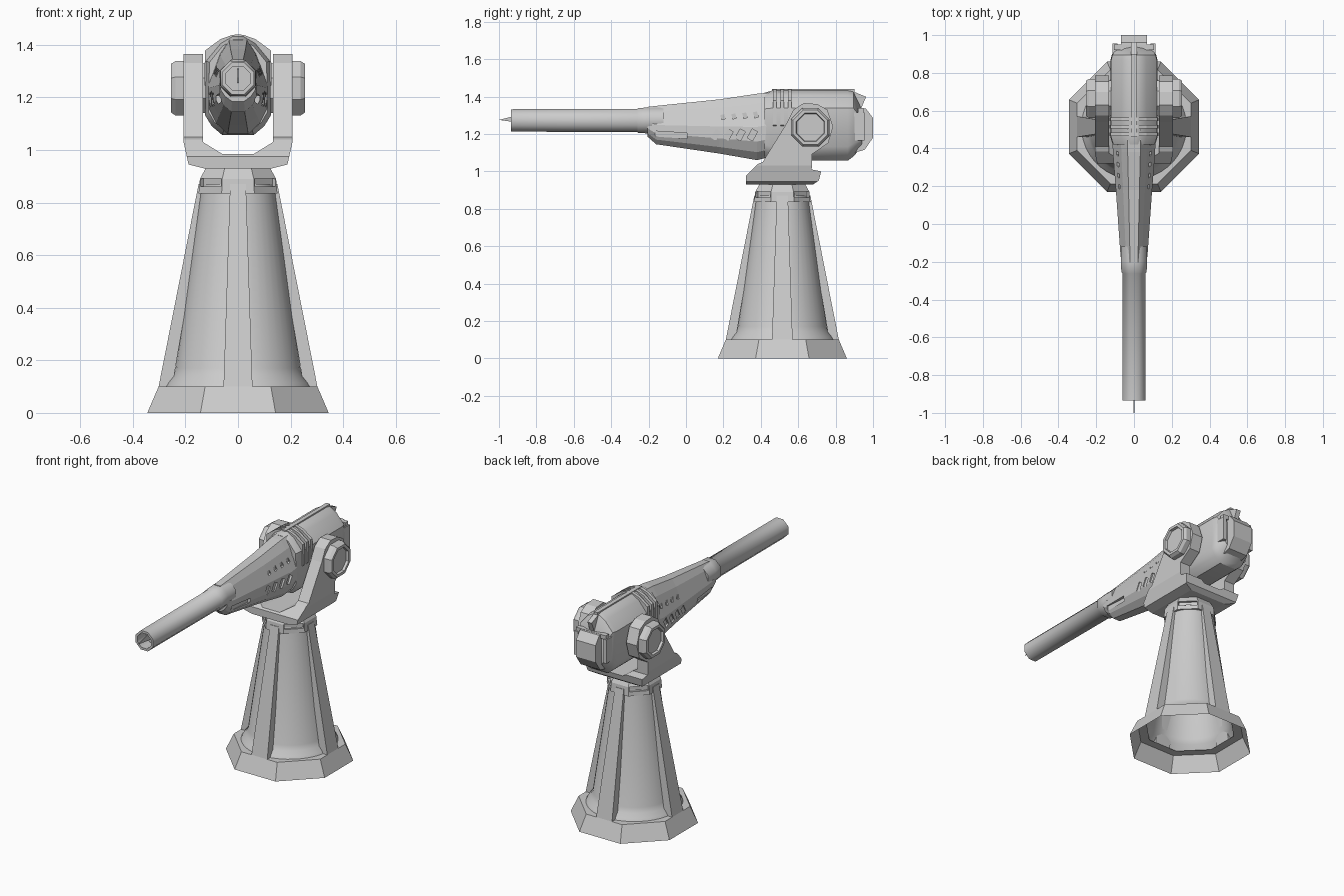
import bpy, bmesh, math
from mathutils import Matrix, Vector

if "Cube" in bpy.data.objects:
    bpy.data.objects.remove(bpy.data.objects["Cube"])

CY = 0.515            # pedestal axis in y
OCT = 1 / math.cos(math.pi / 8)


def finish(name, bm, smooth=None):
    bmesh.ops.recalc_face_normals(bm, faces=bm.faces)
    me = bpy.data.meshes.new(name)
    bm.to_mesh(me)
    bm.free()
    ob = bpy.data.objects.new(name, me)
    bpy.context.collection.objects.link(ob)
    if smooth:
        bpy.ops.object.select_all(action='DESELECT')
        ob.select_set(True)
        bpy.context.view_layer.objects.active = ob
        bpy.ops.object.shade_smooth_by_angle(angle=math.radians(smooth))
    return ob


def add_loft(bm, rings, cap0=True, cap1=True):
    vs = [[bm.verts.new(p) for p in r] for r in rings]
    n = len(vs[0])
    for a, b in zip(vs, vs[1:]):
        for i in range(n):
            bm.faces.new((a[i], a[(i + 1) % n], b[(i + 1) % n], b[i]))
    if cap0:
        bm.faces.new(vs[0])
    if cap1:
        bm.faces.new(vs[-1])


def loft(name, rings, cap0=True, cap1=True, smooth=None):
    bm = bmesh.new()
    add_loft(bm, rings, cap0, cap1)
    return finish(name, bm, smooth)


def circle(n, r, t, axis, c):
    """n-gon ring with flats on the axes; t is the position along the axis."""
    out = []
    for i in range(n):
        a = 2 * math.pi * (i + 0.5) / n
        u, v = r * math.cos(a), r * math.sin(a)
        out.append({'x': (t, c[0] + u, c[1] + v), 'y': (c[0] + u, t, c[1] + v),
                    'z': (c[0] + u, c[1] + v, t)}[axis])
    return out


def lathe(name, n, prof, axis, c, cap0=True, cap1=True, smooth=None):
    return loft(name, [circle(n, r, t, axis, c) for t, r in prof], cap0, cap1, smooth)


def prism(name, pts, axis, a, b):
    f = (lambda t: [(t, p, q) for p, q in pts]) if axis == 'x' else (lambda t: [(p, t, q) for p, q in pts])
    return loft(name, [f(a), f(b)])


def boxes(name, specs):
    """specs: (centre, size, rotation matrix)"""
    bm = bmesh.new()
    for c, s, rot in specs:
        m = Matrix.Translation(c) @ rot.to_4x4() @ Matrix.Diagonal((*s, 1))
        bmesh.ops.create_cube(bm, size=1, matrix=m)
    return finish(name, bm)


def boolean(ob, other, op='DIFFERENCE'):
    m = ob.modifiers.new('bool', 'BOOLEAN')
    m.operation, m.object, m.solver = op, other, 'EXACT'
    dg = bpy.context.evaluated_depsgraph_get()
    me = bpy.data.meshes.new_from_object(ob.evaluated_get(dg))
    ob.modifiers.clear()
    ob.data = me
    bpy.data.objects.remove(other)


I3 = Matrix.Identity(3)

# Pedestal: open octagonal foot, round core, tapered corner ribs
lathe('foot_skirt', 8, [(0, .345 * OCT), (.1, .302 * OCT), (.1, .25 * OCT)], 'z', (0, CY), False, False)
lathe('pedestal_core', 40, [(.1, .278), (.115, .27), (.14, .25), (.17, .238), (.87, .14)],
      'z', (0, CY), False, False, 40)
bm = bmesh.new()
for k in range(4):
    rot = Matrix.Rotation(k * math.pi / 2, 3, 'Z')
    add_loft(bm, [[rot @ Vector((x, y, z)) + Vector((0, CY, 0)) for x, y in
                   ((ri, -w), (ro, -w), (ro, w), (ri, w))]
                  for z, ri, ro, w in ((.1, .25, .302, .055), (.87, .12, .15, .03))], False, True)
finish('pedestal_ribs', bm)

# Collar with a slot in each diagonal face
collar = lathe('pedestal_collar', 8, [(.835, .150 * OCT), (.89, .145 * OCT), (.935, .12 * OCT)], 'z', (0, CY))
slots = []
for k in range(4):
    rot = Matrix.Rotation(math.pi / 4 + k * math.pi / 2, 3, 'Z')
    slots.append((rot @ Vector((.15, 0, .876)) + Vector((0, CY, 0)), (.04, .11, .03), rot))
boolean(collar, boxes('slot_cutter', slots))

# Yoke: side outline intersected with a U-shaped front outline
yoke = prism('yoke', [(.32, .93), (.68, .93), (.71, .95), (.723, 1.0), (.672, 1.01), (.675, 1.093),
                      (.76, 1.15), (.787, 1.24), (.755, 1.33), (.70, 1.36), (.63, 1.365), (.575, 1.33),
                      (.54, 1.26), (.41, 1.05), (.385, 1.04), (.32, .975)], 'x', -.3, .3)
half = [(.13, .93), (.188, .945), (.207, 1.03), (.207, 1.4), (.133, 1.4), (.133, 1.03), (.06, .985)]
boolean(yoke, prism('u_cutter', half + [(-x, z) for x, z in reversed(half)], 'y', .2, .9), 'INTERSECT')

# Pivot hubs
for s, side in ((1, 'right'), (-1, 'left')):
    lathe('hub_' + side, 8, [(s * .11, .1), (s * .2, .112), (s * .238, .112), (s * .255, .1),
                             (s * .255, .082), (s * .24, .078)], 'x', (.665, 1.235))

# Gun body: faceted sections lofted along y
FRONT = [(.3, 1), (.6, .85), (1, .5), (1, .28), (.75, .12), (.35, 0)]
REAR = [(.16, 1), (.52, .93), (.97, .75), (1, .2), (.8, .09), (.48, 0)]


def section(shape, y, w, zb, zt):
    h = [(w * a, y, zb + (zt - zb) * b) for a, b in shape]
    return h + [(-x, yy, z) for x, yy, z in reversed(h)]


shroud = loft('barrel_shroud', [section(FRONT, *d) for d in (
    (-.205, .066, 1.185, 1.345), (-.16, .072, 1.145, 1.35), (.18, .096, 1.095, 1.385),
    (.38, .112, 1.06, 1.415), (.5, .115, 1.09, 1.425))])
cut = []
for s in (1, -1):
    for i in range(5):
        y = .19 + i * .058
        cut.append(((s * (.098 + i * .003), y, 1.315 + i * .006), (.05, .022, .075 + i * .006),
                    Matrix.Rotation(.3, 3, 'X')))
    for i in range(4):
        cut.append(((s * (.114 + i * .003), .16 + i * .065, 1.195), (.05, .032, .055),
                    Matrix.Rotation(-.5, 3, 'X')))
    cut.append(((s * .084, -.08, 1.195), (.04, .17, .03), Matrix.Rotation(-.06, 3, 'X')))
boolean(shroud, boxes('vent_cutter', cut))

loft('gun_body', [section(REAR, *d) for d in (
    (.42, .112, 1.075, 1.42), (.46, .125, 1.057, 1.432), (.865, .125, 1.057, 1.432),
    (.895, .118, 1.08, 1.425), (.94, .09, 1.13, 1.33))], smooth=35)

# Reinforcing bands ahead of the hubs
for i, y in enumerate((.465, .505, .545)):
    loft('body_band_%d' % (i + 1), [section(REAR, yy, .129, 1.2, 1.438) for yy in (y, y + .02)])

# Spine, rear cross-bar and side tabs
boxes('spine_fin', [((0, .68, 1.425), (.026, .44, .03), I3)])
boxes('rear_brace', [((0, .915, 1.375), (.03, .07, .08), Matrix.Rotation(-.4, 3, 'X')),
                     ((0, .935, 1.325), (.21, .03, .025), I3)])
boxes('side_tabs', [((s * .1, .925, 1.24), (.025, .06, .15), I3) for s in (1, -1)])

# Rounded breech block at the back
prism('breech_cap', [(.9, 1.1), (.955, 1.115), (1.0, 1.18), (1.0, 1.285), (.962, 1.335), (.9, 1.34)],
      'x', -.068, .068)

# Barrel with collar, bore and front sight blade
lathe('barrel', 8, [(-.12, .07 * OCT), (-.2, .069 * OCT), (-.255, .067 * OCT), (-.262, .061 * OCT),
                    (-.935, .06 * OCT), (-.935, .046 * OCT), (-.85, .046 * OCT)], 'y', (0, 1.272), smooth=50)
prism('muzzle_blade', [(-1.0, 1.275), (-.86, 1.255), (-.86, 1.31)], 'x', -.002, .002)
